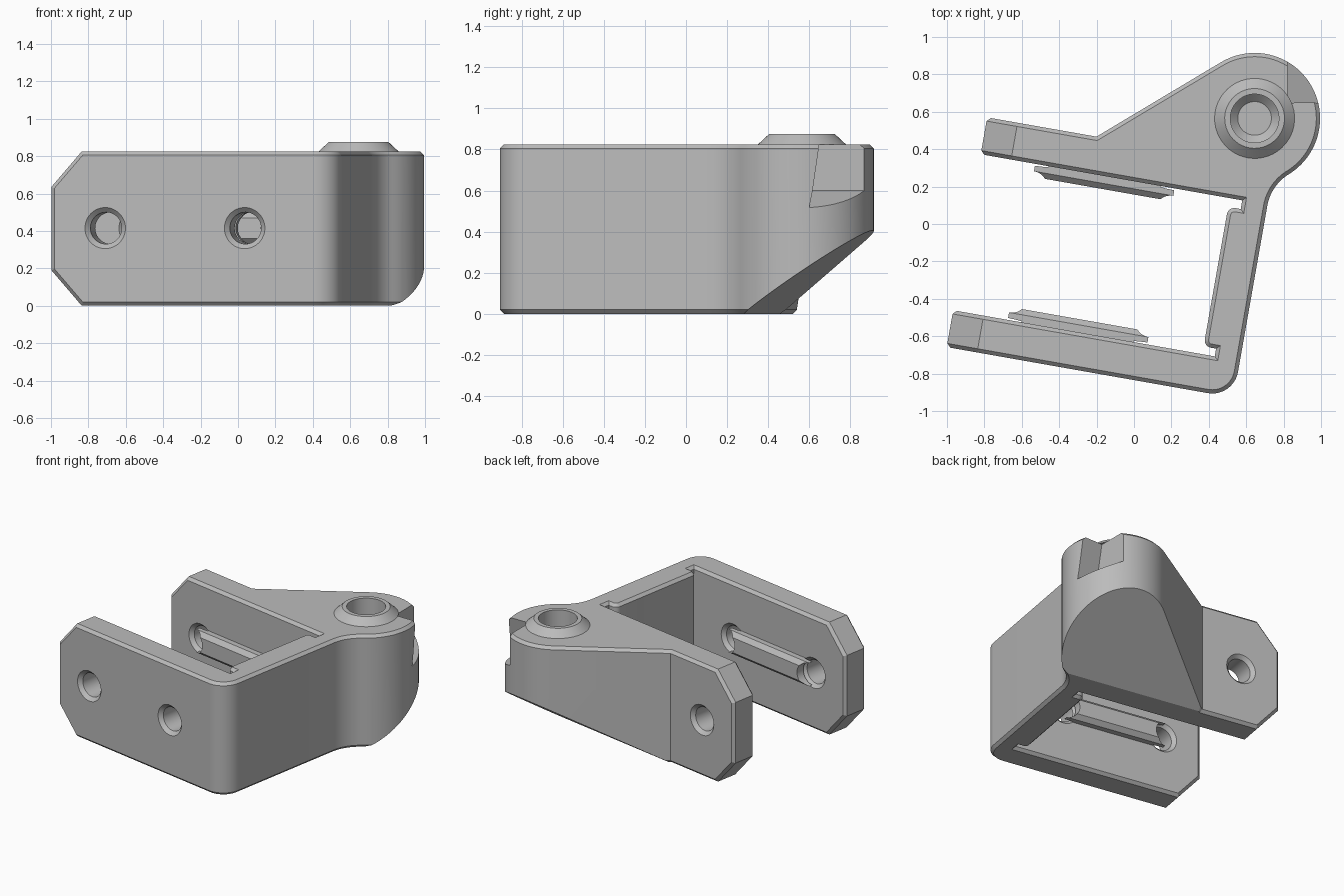
import bpy, bmesh
from math import radians, degrees, atan2, asin, hypot, sqrt, cos, sin, pi
from mathutils import Matrix, Vector

if "Cube" in bpy.data.objects:
    bpy.data.objects.remove(bpy.data.objects["Cube"])

grey = bpy.data.materials.new("plain_grey")
grey.use_nodes = True
grey.diffuse_color = (0.5, 0.5, 0.5, 1)
grey.node_tree.nodes["Principled BSDF"].inputs["Base Color"].default_value = (0.5, 0.5, 0.5, 1)

TURN = Matrix.Rotation(radians(-10), 4, "Z")   # whole bracket is swung 10 degrees
TOP, HOLE_Z = 0.825, 0.415
OUTER, INNER, END, MID = -0.822, -0.622, -0.872, -0.1985
HOLES = (-0.576, 0.181)
BOSS, BOSS_R = Vector((0.537, 0.668)), 0.35


def mirror(v):
    return 2 * MID - v


def arc(c, r, a0, a1, n=16):
    step = radians(a1 - a0) / n
    return [(c[0] + r * cos(radians(a0) + i * step),
             c[1] + r * sin(radians(a0) + i * step)) for i in range(n + 1)]


def finish(bm, name, matrix=TURN):
    bmesh.ops.recalc_face_normals(bm, faces=bm.faces)
    mesh = bpy.data.meshes.new(name)
    bm.transform(matrix)
    bm.to_mesh(mesh)
    bm.free()
    mesh.materials.append(grey)
    ob = bpy.data.objects.new(name, mesh)
    bpy.context.collection.objects.link(ob)
    return ob


def prism(points, vec):
    bm = bmesh.new()
    face = bm.faces.new([bm.verts.new(p) for p in points])
    new = bmesh.ops.extrude_face_region(bm, geom=[face])["geom"]
    bmesh.ops.translate(bm, vec=vec, verts=[g for g in new if isinstance(g, bmesh.types.BMVert)])
    return bm


def lathe(profile, name, matrix, closed=False):
    bm = bmesh.new()
    vs = [bm.verts.new((r, 0, z)) for r, z in profile]
    pairs = list(zip(vs, vs[1:])) + ([(vs[-1], vs[0])] if closed else [])
    edges = [bm.edges.new(p) for p in pairs]
    bmesh.ops.spin(bm, geom=vs + edges, axis=(0, 0, 1), cent=(0, 0, 0), angle=2 * pi, steps=48)
    bmesh.ops.remove_doubles(bm, verts=bm.verts, dist=1e-5)
    return finish(bm, name, matrix)


def slice_off(bm, point, normal):
    bmesh.ops.bisect_plane(bm, geom=bm.verts[:] + bm.edges[:] + bm.faces[:], dist=1e-5,
                           plane_co=point, plane_no=normal, clear_outer=True)
    bmesh.ops.holes_fill(bm, edges=[e for e in bm.edges if e.is_boundary], sides=0)


def cut(ob, cutters):
    bpy.context.view_layer.objects.active = ob
    for c in cutters:
        m = ob.modifiers.new("cut", "BOOLEAN")
        m.operation, m.solver, m.object = "DIFFERENCE", "EXACT", c
        bpy.ops.object.modifier_apply(modifier=m.name)


# Bracket outline: front arm, side wall, pivot boss, back arm, relief slots
WALL, FILLET = 0.685, 0.25
du = WALL + FILLET - BOSS.x
dv = -sqrt((BOSS_R + FILLET) ** 2 - du ** 2)
join = degrees(atan2(dv, du))
kink = Vector((-0.279, mirror(OUTER)))
to_boss = BOSS - kink
tangent = degrees(atan2(to_boss.y, to_boss.x) + asin(BOSS_R / to_boss.length)) + 90
outline = [(END, OUTER)]
outline += arc((WALL - 0.14, OUTER + 0.14), 0.14, -90, 0)
outline += arc((BOSS.x + du, BOSS.y + dv), FILLET, 180, 180 + join)
outline += arc(BOSS, BOSS_R, join, tangent, 40)[1:]
outline += [tuple(kink), (END, kink.y), (END, mirror(INNER)), (0.548, mirror(INNER)), (0.548, 0.178)]
outline += arc((0.52, 0.138), 0.04, 90, 180, 8)
outline += arc((0.52, -0.54), 0.04, 180, 270, 8)
outline += [(0.548, -0.58), (0.548, INNER), (END, INNER)]

bm = prism([(u, v, 0) for u, v in outline], (0, 0, TOP))
bmesh.ops.recalc_face_normals(bm, faces=bm.faces)
# Clipped arm ends
slice_off(bm, (END, 0, TOP - 0.19), (-0.19, 0, 0.165))
slice_off(bm, (END, 0, 0.19), (-0.19, 0, -0.165))
bmesh.ops.recalc_face_normals(bm, faces=bm.faces)


def is_side(f):
    return abs(f.normal.z) < 0.1 and f.calc_center_median().x > END + 0.01


# Small chamfer around every rim
rim = [e for e in bm.edges if len(e.link_faces) == 2
       and is_side(e.link_faces[0]) != is_side(e.link_faces[1])]
bmesh.ops.bevel(bm, geom=rim, offset=0.02, segments=1, affect="EDGES", clamp_overlap=False)
# Sloping underside of the boss
slice_off(bm, (0, 0.42, 0), (0, 0.68, -1))
body = finish(bm, "bracket_body")

# Cutters: screw holes with countersinks, boss bore, stop notch
front_hole = [(0, -0.85), (0.138, -0.85), (0.085, -0.797), (0.085, -0.647),
              (0.115, -0.617), (0.085, -0.612), (0.085, -0.3), (0, -0.3)]
back_hole = [(r, mirror(v)) for r, v in front_hole]
blind_hole = [(0, 0.42), (0.085, 0.42)] + back_hole[3:]


def hole(profile, u):
    place = TURN @ Matrix.Translation((u, 0, HOLE_Z)) @ Matrix.Rotation(-pi / 2, 4, "X")
    return lathe(profile, "hole_cutter", place)


front_cutters = [hole(front_hole, u) for u in HOLES]
back_cutters = [hole(back_hole, HOLES[0]), hole(blind_hole, HOLES[1])]
boss_place = TURN @ Matrix.Translation((BOSS.x, BOSS.y, 0))
bore = lathe([(0, 0.5), (0.09, 0.5), (0.13, 0.54), (0.13, 1), (0, 1)], "bore_cutter", boss_place)

bm = bmesh.new()
bmesh.ops.create_cube(bm, size=1)
for v in bm.verts:
    low, inner, near = v.co.z < 0, v.co.x < 0, v.co.y < 0
    v.co = (0.82 if inner else 1.05,
            (0.6 if low else 0.66) if near else 1.0,
            (0.6 if inner else 0.49) if low else 0.9)
notch = finish(bm, "notch_cutter", Matrix.Identity(4))
cut(body, front_cutters + back_cutters + [bore, notch])

# Raised guide rails between the holes on both inner arm faces
section = [(INNER - 0.005, -0.085), (INNER + 0.04, -0.085), (INNER + 0.07, -0.055)]
section += [(v, -z) for v, z in reversed(section)]
parts = [body]
for name, flip, cutters in (("front_rail", False, front_cutters), ("back_rail", True, back_cutters)):
    pts = [(HOLES[0], mirror(v) if flip else v, HOLE_Z + z) for v, z in section]
    rail = finish(prism(pts, (HOLES[1] - HOLES[0], 0, 0)), name)
    cut(rail, cutters)
    parts.append(rail)

# Conical collar on the boss
parts.append(lathe([(0.215, TOP - 0.001), (0.16, 0.875), (0.13, 0.875), (0.13, TOP - 0.001)],
                   "boss_collar", boss_place, closed=True))

for c in front_cutters + back_cutters + [bore, notch]:
    bpy.data.objects.remove(c)

for ob in parts:
    bpy.ops.object.select_all(action="DESELECT")
    ob.select_set(True)
    bpy.context.view_layer.objects.active = ob
    bpy.ops.object.shade_smooth_by_angle(angle=radians(25))
